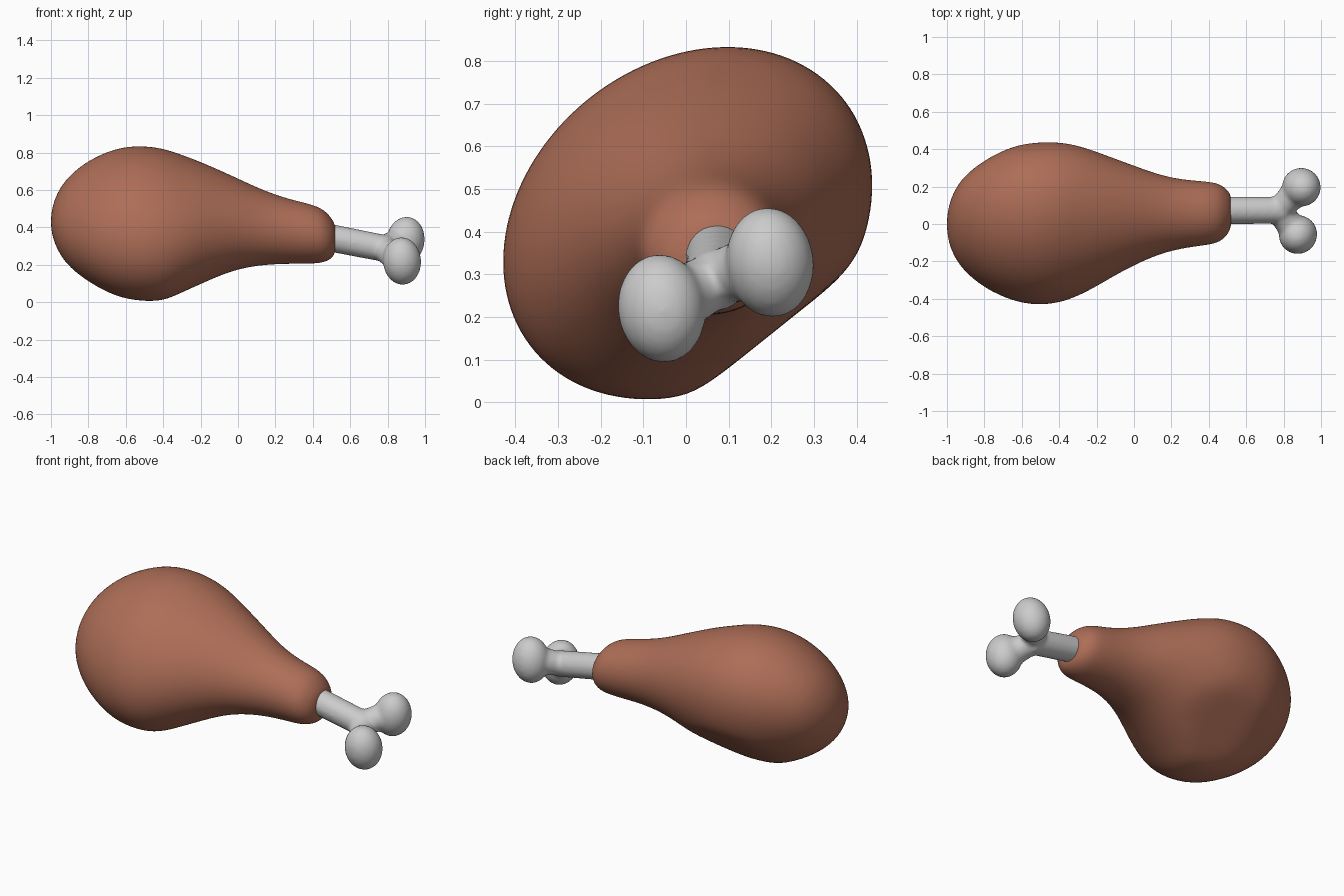
import bpy, bmesh, math
from mathutils import Vector

if "Cube" in bpy.data.objects:
    bpy.data.objects.remove(bpy.data.objects["Cube"])

# Meat cross-sections: x, y min, y max, z min, z max
STATIONS = [
    (-0.998, -.05, .05, .385, .475), (-0.985, -.12, .12, .325, .54),
    (-0.95, -.195, .20, .25, .615), (-0.9, -.26, .265, .185, .68),
    (-0.8, -.345, .345, .105, .762), (-0.65, -.415, .42, .025, .828),
    (-0.52, -.437, .44, .003, .840), (-0.4, -.424, .440, .003, .825),
    (-0.3, -.388, .422, .050, .790), (-0.2, -.335, .388, .095, .752),
    (-0.1, -.275, .350, .140, .708), (0.0, -.222, .313, .175, .662),
    (0.1, -.176, .276, .194, .615), (0.2, -.143, .248, .203, .575),
    (0.3, -.124, .234, .205, .545), (0.4, -.112, .227, .205, .522),
    (0.46, -.097, .215, .212, .495), (0.50, -.058, .182, .232, .450),
    (0.52, -.015, .150, .262, .415)]
SEG = 32


def section(x, y0, y1, z0, z1):
    """Leaning ellipse, flattened by the slanted plane z = 0.8 y underneath."""
    lean = 0.22 * max(0.0, min(1.0, (0.3 - x) / 0.6))
    normal = Vector((0.0, -0.8, 1.0)).normalized()
    pts = []
    for i in range(SEG):
        t = 2 * math.pi * i / SEG
        p = Vector((x, (y0 + y1) / 2 + (y1 - y0) / 2 * math.cos(t),
                    (z0 + z1) / 2 + (z1 - z0) / 2 * math.sin(t + math.asin(lean))))
        depth = p.dot(normal)
        if depth < 0:
            p -= normal * depth
        p.z = max(p.z, 0.0)
        pts.append(p)
    return pts


def finish(bm, name):
    bmesh.ops.recalc_face_normals(bm, faces=bm.faces)
    mesh = bpy.data.meshes.new(name)
    bm.to_mesh(mesh)
    bm.free()
    obj = bpy.data.objects.new(name, mesh)
    bpy.context.collection.objects.link(obj)
    for f in mesh.polygons:
        f.use_smooth = True
    return obj


# Meat: lofted rings closed by a pole at each end
bm = bmesh.new()
rings = [[bm.verts.new(p) for p in section(*s)] for s in STATIONS]
for a, b in zip(rings, rings[1:]):
    for i in range(SEG):
        j = (i + 1) % SEG
        bm.faces.new((a[i], a[j], b[j], b[i]))
for ring, tip in ((rings[0], (-1.0, 0, .43)), (rings[-1], (.525, .07, .34))):
    pole = bm.verts.new(tip)
    for i in range(SEG):
        bm.faces.new((ring[i], ring[(i + 1) % SEG], pole))
meat = finish(bm, "meat")
meat.modifiers.new("Subdivision", 'SUBSURF').levels = 2
meat.modifiers["Subdivision"].render_levels = 2
brown = bpy.data.materials.new("roast_brown")
brown.diffuse_color = (0.42, 0.155, 0.095, 1)
brown.use_nodes = True
brown.node_tree.nodes["Principled BSDF"].inputs["Base Color"].default_value = brown.diffuse_color
meat.data.materials.append(brown)

# Bone: shaft, two arms and two knobs fused into one smooth skin
bm = bmesh.new()


def rod(start, end, r0, r1):
    start, end = Vector(start), Vector(end)
    d = end - start
    m = d.to_track_quat('Z', 'Y').to_matrix().to_4x4()
    m.translation = (start + end) / 2
    bmesh.ops.create_cone(bm, cap_ends=True, segments=32, radius1=r0, radius2=r1,
                          depth=d.length, matrix=m)


def knob(center, size, toward):
    """Egg-shaped knob, its long axis along 'toward'."""
    m = Vector(toward).to_track_quat('Z', 'Y').to_matrix().to_4x4()
    m.translation = center
    new = bmesh.ops.create_uvsphere(bm, u_segments=32, v_segments=20, radius=1)["verts"]
    bmesh.ops.scale(bm, vec=size, verts=new)
    bmesh.ops.transform(bm, matrix=m, verts=new)


fork = (.77, .073, .29)
rod((.35, .073, .372), (.80, .073, .284), .075, .072)
for center, size, toward in (
        ((.895, .197, .328), (.103, .103, .130), (.15, -.12, 1)),
        ((.877, -.057, .220), (.102, .104, .128), (.08, .12, -1))):
    rod(fork, center, .062, .085)
    knob(center, size, toward)
bone = finish(bm, "bone")
remesh = bone.modifiers.new("Fuse", 'REMESH')
remesh.mode = 'VOXEL'
remesh.voxel_size = 0.011
remesh.use_smooth_shade = True
smooth = bone.modifiers.new("Soften", 'SMOOTH')
smooth.factor = 0.5
smooth.iterations = 10
